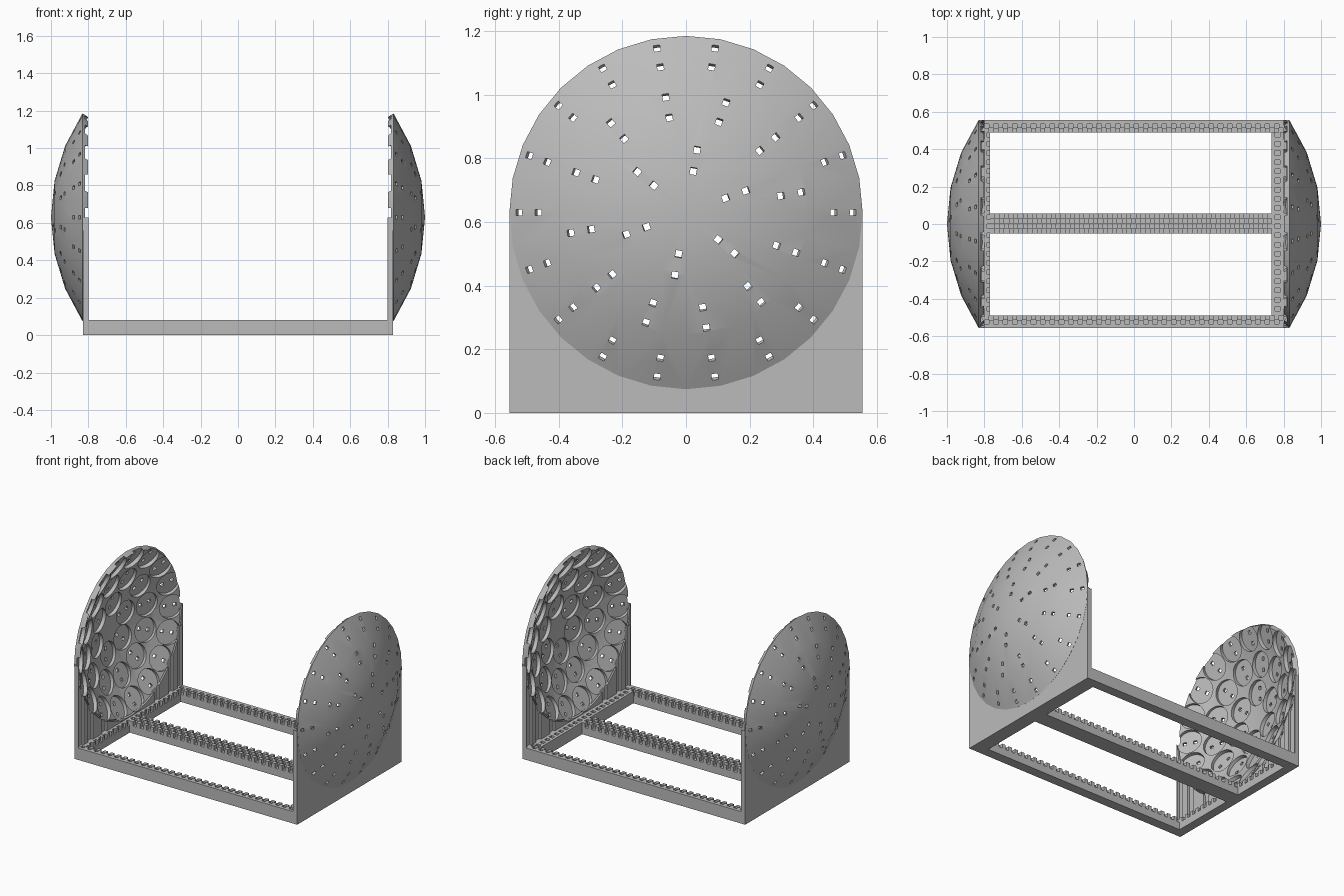
import bpy, bmesh, math
from mathutils import Matrix, Vector

cube = bpy.data.objects.get("Cube")
if cube:
    bpy.data.objects.remove(cube)

grey = bpy.data.materials.new("plain grey")
grey.use_nodes = True
colour = (0.5, 0.5, 0.5, 1)
grey.diffuse_color = colour
grey.node_tree.nodes["Principled BSDF"].inputs["Base Color"].default_value = colour

HUB = 0.63                      # height of the dish axis
RIM = math.radians(33.75)       # half angle of the dish
R_OUT, R_IN, R_FLOOR = 1.0, 0.965, 0.98
RADIUS = math.sin(RIM)
WALL_IN, WALL_OUT = 0.80, 0.83
TOP, GROOVE = 0.08, 0.05        # rail top and tooth root


def finish(bm, name):
    bmesh.ops.recalc_face_normals(bm, faces=bm.faces)
    mesh = bpy.data.meshes.new(name)
    bm.to_mesh(mesh)
    bm.free()
    mesh.materials.append(grey)
    obj = bpy.data.objects.new(name, mesh)
    bpy.context.collection.objects.link(obj)
    return obj


def box(bm, x0, x1, y0, y1, z0, z1, frame=Matrix()):
    mid = Matrix.Translation(((x0 + x1) / 2, (y0 + y1) / 2, (z0 + z1) / 2))
    size = Matrix.Diagonal((x1 - x0, y1 - y0, z1 - z0, 1))
    bmesh.ops.create_cube(bm, size=1, matrix=frame @ mid @ size)


def cut_and_mirror(obj, cutters):
    for cutter in cutters:
        mod = obj.modifiers.new("cut", 'BOOLEAN')
        mod.operation = 'DIFFERENCE'
        mod.solver = 'EXACT'
        mod.object = cutter
    mod = obj.modifiers.new("mirror", 'MIRROR')
    mod.use_mirror_merge = False
    graph = bpy.context.evaluated_depsgraph_get()
    graph.update()
    mesh = bpy.data.meshes.new_from_object(obj.evaluated_get(graph))
    obj.modifiers.clear()
    obj.data = mesh


# Seat frames: local z points out along the dish radius, local x away from the hub
seats = []
for count, tilt, start in ((6, 9.6, 20), (12, 19.7, 10), (18, 29.8, 0)):
    t = math.radians(tilt)
    for i in range(count):
        a = math.radians(start) + math.tau * i / count
        side = Vector((0, math.cos(a), math.sin(a)))
        out = Vector((math.cos(t), 0, 0)) + side * math.sin(t)
        away = Vector((-math.sin(t), 0, 0)) + side * math.cos(t)
        frame = Matrix((away, out.cross(away), out)).transposed().to_4x4()
        seats.append(Matrix.Translation((0, 0, HUB)) @ frame)

# Cutters for the round sockets and the paired pin holes
bm = bmesh.new()
for frame in seats:
    bmesh.ops.create_cone(bm, cap_ends=True, segments=28, radius1=0.08, radius2=0.08,
                          depth=0.08,
                          matrix=frame @ Matrix.Translation((0, 0, R_FLOOR - 0.04)))
sockets = finish(bm, "socket_cutter")

bm = bmesh.new()
for frame in seats:
    for s in (-0.034, 0.034):
        box(bm, s - 0.011, s + 0.011, -0.01, 0.01, 0.92, 1.05, frame)
pins = finish(bm, "pin_hole_cutter")

# Dishes: a thin spherical shell spun about the x axis
bm = bmesh.new()
steps = [RIM * i / 3 for i in range(4)]
profile = [(R_OUT, a) for a in steps] + [(R_IN, a) for a in reversed(steps)]
verts = [bm.verts.new((r * math.cos(a), 0, HUB + r * math.sin(a))) for r, a in profile]
edges = [bm.edges.new(pair) for pair in zip(verts, verts[1:])]
bmesh.ops.spin(bm, geom=verts + edges, cent=(0, 0, HUB), axis=(1, 0, 0),
               angle=math.tau, steps=32)
bmesh.ops.remove_doubles(bm, verts=bm.verts, dist=0.0005)
dishes = finish(bm, "dishes")
cut_and_mirror(dishes, [sockets, pins])

# End walls: flat plates filling the corners below each dish
bm = bmesh.new()
hole = RADIUS - 0.01
outline = [(-RADIUS, HUB), (-RADIUS, 0), (RADIUS, 0), (RADIUS, HUB)]
outline += [(hole * math.cos(a), HUB - hole * math.sin(a))
            for a in (math.pi * i / 32 for i in range(33))]
face = bm.faces.new([bm.verts.new((WALL_IN, y, z)) for y, z in outline])
new = bmesh.ops.extrude_face_region(bm, geom=[face])["geom"]
bmesh.ops.translate(bm, vec=(WALL_OUT - WALL_IN, 0, 0),
                    verts=[v for v in new if isinstance(v, bmesh.types.BMVert)])
end_walls = finish(bm, "end_walls")

# Upright grooves on the inside of the walls
bm = bmesh.new()
for angle in (20, 40, 60):
    y = RADIUS * math.cos(math.radians(angle))
    z = HUB - RADIUS * math.sin(math.radians(angle)) + 0.05
    for s in (-1, 1):
        box(bm, 0.78, 0.815, s * y - 0.025, s * y + 0.025, TOP, z)
grooves = finish(bm, "groove_cutter")
cut_and_mirror(end_walls, [sockets, grooves])

for cutter in (sockets, pins, grooves):
    bpy.data.objects.remove(cutter)


# Base rails with rows of small square teeth
def teeth(bm, start, end, low, high, phase, along_x, pitch=0.05):
    n = round((end - start) / pitch)
    step = (end - start) / n
    for i in range(n):
        a = start + step * (i + phase / 2)
        span, width = (a, a + step / 2), (low, high)
        ranges = span + width if along_x else width + span
        box(bm, *ranges, GROOVE - 0.005, TOP)


for name, s in (("front_rail", -1), ("back_rail", 1)):
    bm = bmesh.new()
    strips = [sorted((s * a, s * b)) for a, b in
              ((0.49, 0.512), (0.512, 0.534), (0.534, RADIUS))]
    box(bm, -WALL_IN, WALL_IN, strips[0][0] if s > 0 else strips[2][0],
        strips[2][1] if s > 0 else strips[0][1], 0, GROOVE)
    box(bm, -WALL_IN, WALL_IN, *strips[2], GROOVE, TOP)
    for k in (0, 1):
        teeth(bm, -WALL_IN, WALL_IN, *strips[k], k, True)
    finish(bm, name)

bm = bmesh.new()
box(bm, -0.77, 0.74, -0.052, 0.056, 0, GROOVE)
for k in range(4):
    teeth(bm, -0.77, 0.74, -0.052 + 0.027 * k, -0.025 + 0.027 * k, k % 2, True)
finish(bm, "middle_rail")

bm = bmesh.new()
box(bm, -WALL_IN, -0.77, -0.49, 0.49, 0, GROOVE)
box(bm, -WALL_IN, -0.785, -0.49, 0.49, GROOVE, TOP)
teeth(bm, -0.49, 0.49, -0.785, -0.77, 0, False)
finish(bm, "right_side_rail")

bm = bmesh.new()
box(bm, 0.735, WALL_IN, -0.49, 0.49, 0, GROOVE)
box(bm, 0.735, 0.753, -0.49, 0.49, GROOVE, TOP)
box(bm, 0.78, WALL_IN, -0.49, 0.49, GROOVE, TOP)
teeth(bm, -0.49, 0.49, 0.753, 0.78, 0, False)
finish(bm, "left_side_rail")

# Soft shading on the curved shells only
bpy.ops.object.select_all(action='DESELECT')
dishes.select_set(True)
bpy.context.view_layer.objects.active = dishes
bpy.ops.object.shade_smooth_by_angle(angle=math.radians(25))
